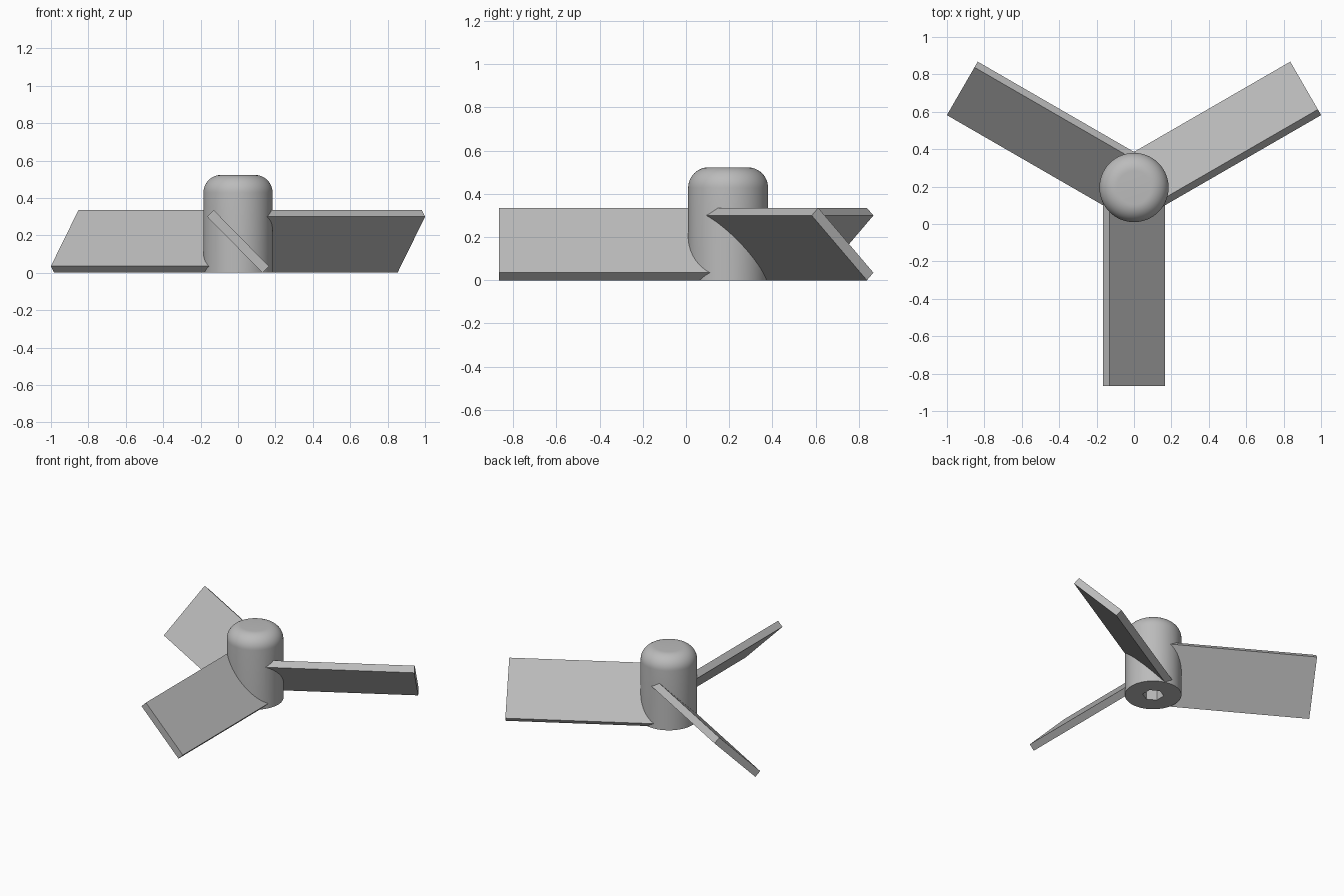
import bpy, bmesh, math
from mathutils import Matrix, Vector

if "Cube" in bpy.data.objects:
    bpy.data.objects.remove(bpy.data.objects["Cube"])

HUB_Y, HUB_R, HUB_H, FILLET = 0.195, 0.185, 0.523, 0.095

grey = bpy.data.materials.new("plain grey")
grey.diffuse_color = (0.5, 0.5, 0.5, 1)
grey.use_nodes = True
grey.node_tree.nodes["Principled BSDF"].inputs["Base Color"].default_value = grey.diffuse_color


def make_object(name, bm):
    bmesh.ops.recalc_face_normals(bm, faces=bm.faces)
    mesh = bpy.data.meshes.new(name)
    bm.to_mesh(mesh)
    bm.free()
    mesh.materials.append(grey)
    obj = bpy.data.objects.new(name, mesh)
    bpy.context.collection.objects.link(obj)
    obj.location.y = HUB_Y
    return obj


def prism(name, outline, offset):
    """Closed outline extruded along an offset."""
    bm = bmesh.new()
    face = bm.faces.new([bm.verts.new(p) for p in outline])
    ext = bmesh.ops.extrude_face_region(bm, geom=[face], use_keep_orig=True)
    verts = [v for v in ext["geom"] if isinstance(v, bmesh.types.BMVert)]
    bmesh.ops.translate(bm, verts=verts, vec=offset)
    return make_object(name, bm)


# Hub: lathed profile with a rounded top
profile = [(0, 0), (HUB_R, 0)]
for i in range(13):
    a = math.radians(90 * i / 12)
    profile.append((HUB_R - FILLET + FILLET * math.cos(a),
                    HUB_H - FILLET + FILLET * math.sin(a)))
profile.append((0, HUB_H))
bm = bmesh.new()
verts = [bm.verts.new((r, 0, z)) for r, z in profile]
edges = [bm.edges.new(p) for p in zip(verts, verts[1:])]
bmesh.ops.spin(bm, geom=verts + edges, cent=(0, 0, 0), axis=(0, 0, 1),
               angle=math.tau, steps=96)
bmesh.ops.remove_doubles(bm, verts=bm.verts, dist=1e-4)
propeller = make_object("propeller", bm)

# Three blades pitched at 45 degrees, rooted inside the hub
section = [(-0.13, 0.335), (-0.165, 0.30), (0.13, 0.0), (0.165, 0.035)]
helpers = []
for i in range(3):
    blade = prism(f"blade_{i + 1}", [(x, -0.075, z) for x, z in section],
                  Vector((0, -0.985, 0)))
    blade.data.transform(Matrix.Rotation(math.tau * i / 3, 4, 'Z'))
    helpers.append((blade, 'UNION'))

# Hexagonal shaft socket in the underside
hexagon = [(0.07 * math.cos(math.radians(30 + 60 * k)),
            0.07 * math.sin(math.radians(30 + 60 * k)), -0.1) for k in range(6)]
helpers.append((prism("socket_cutter", hexagon, Vector((0, 0, 0.4))), 'DIFFERENCE'))

# Fuse the blades and cut the socket
bpy.context.view_layer.objects.active = propeller
for obj, operation in helpers:
    mod = propeller.modifiers.new(obj.name, 'BOOLEAN')
    mod.operation, mod.object, mod.solver = operation, obj, 'EXACT'
    bpy.ops.object.modifier_apply(modifier=mod.name)
for obj, _ in helpers:
    bpy.data.objects.remove(obj)

bpy.ops.object.select_all(action='DESELECT')
propeller.select_set(True)
bpy.ops.object.shade_smooth_by_angle(angle=math.radians(30))
